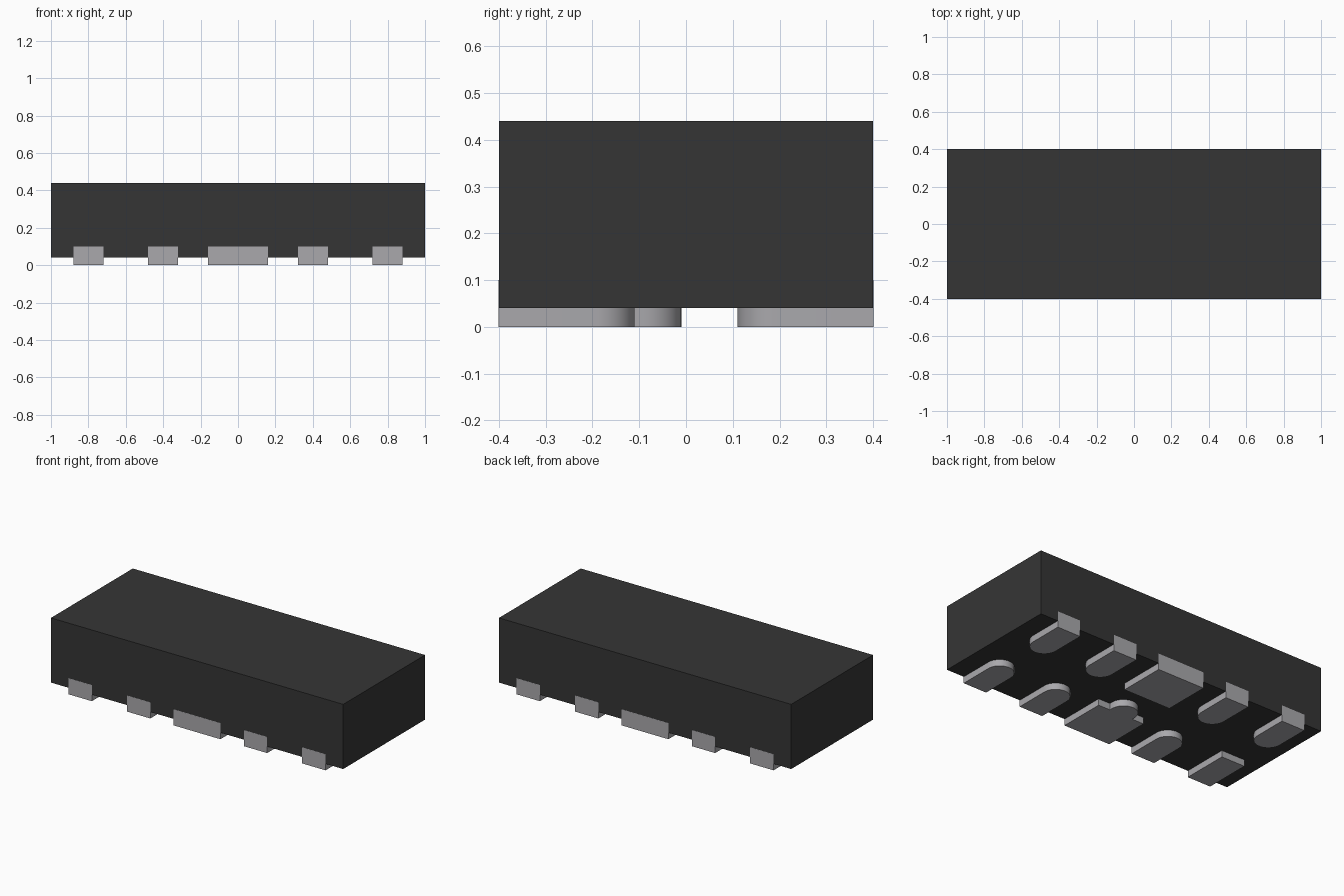
import bpy, bmesh, math

if "Cube" in bpy.data.objects:
    bpy.data.objects.remove(bpy.data.objects["Cube"])

HALF_X, HALF_Y = 1.0, 0.4
Z_BODY, Z_TOP = 0.04, 0.44
PAD_TOP = 0.10          # pads are sunk into the body up to here
PAD_END = 0.11          # inner end of each pad, as distance from y = 0
PROUD = 0.0006          # pads stand just clear of the side walls


def material(name, color):
    m = bpy.data.materials.new(name)
    m.diffuse_color = (*color, 1.0)
    m.use_nodes = True
    m.node_tree.nodes["Principled BSDF"].inputs["Base Color"].default_value = m.diffuse_color
    return m


def prism(name, outline, z0, z1, mat):
    """Extrude a closed 2D outline from z0 to z1."""
    bm = bmesh.new()
    base = bm.faces.new([bm.verts.new((x, y, z0)) for x, y in outline])
    top = bmesh.ops.extrude_face_region(bm, geom=[base])["geom"]
    verts = [v for v in top if isinstance(v, bmesh.types.BMVert)]
    bmesh.ops.translate(bm, verts=verts, vec=(0, 0, z1 - z0))
    bmesh.ops.recalc_face_normals(bm, faces=bm.faces)
    mesh = bpy.data.meshes.new(name)
    bm.to_mesh(mesh)
    bm.free()
    mesh.materials.append(mat)
    ob = bpy.data.objects.new(name, mesh)
    bpy.context.collection.objects.link(ob)
    return ob


def arc(cx, cy, r, steps=24):
    """Half circle bulging towards +y, from right to left."""
    return [(cx + r * math.cos(math.pi * i / steps),
             cy + r * math.sin(math.pi * i / steps)) for i in range(steps + 1)]


def pad(name, x, half, side, end):
    """Contact pad on the front (side -1) or back (side 1) edge."""
    outer, inner = -HALF_Y - PROUD, -PAD_END
    pts = [(x - half, outer), (x + half, outer)]
    if end == "round":
        pts += arc(x, inner - half, half)
    elif end == "tongue":
        r = 0.08
        pts += [(x + half, inner), (x + r, inner)]
        pts += arc(x, -0.01 - r, r)
        pts += [(x - r, inner), (x - half, inner)]
    else:
        pts += [(x + half, inner), (x - half, inner)]
    pts = [(px, -side * py) for px, py in pts]
    ob = prism(name, pts, 0.0, PAD_TOP, metal)
    bpy.ops.object.select_all(action="DESELECT")
    ob.select_set(True)
    bpy.context.view_layer.objects.active = ob
    bpy.ops.object.shade_smooth_by_angle(angle=math.radians(30))


black = material("black plastic", (0.036, 0.036, 0.036))
metal = material("grey metal", (0.40, 0.395, 0.415))

# Package body
prism("body", [(-HALF_X, -HALF_Y), (HALF_X, -HALF_Y), (HALF_X, HALF_Y), (-HALF_X, HALF_Y)],
      Z_BODY, Z_TOP, black)

# Two rows of five pads: wide centre pads, and a square first pad at front left
for side, row in ((-1, "front"), (1, "back")):
    for i in range(5):
        x = -0.8 + 0.4 * i
        half, end = 0.08, "round"
        if i == 2:
            half, end = 0.16, "tongue" if side < 0 else "square"
        elif i == 0 and side < 0:
            end = "square"
        pad(f"{row}_pad_{i + 1}", x, half, side, end)
